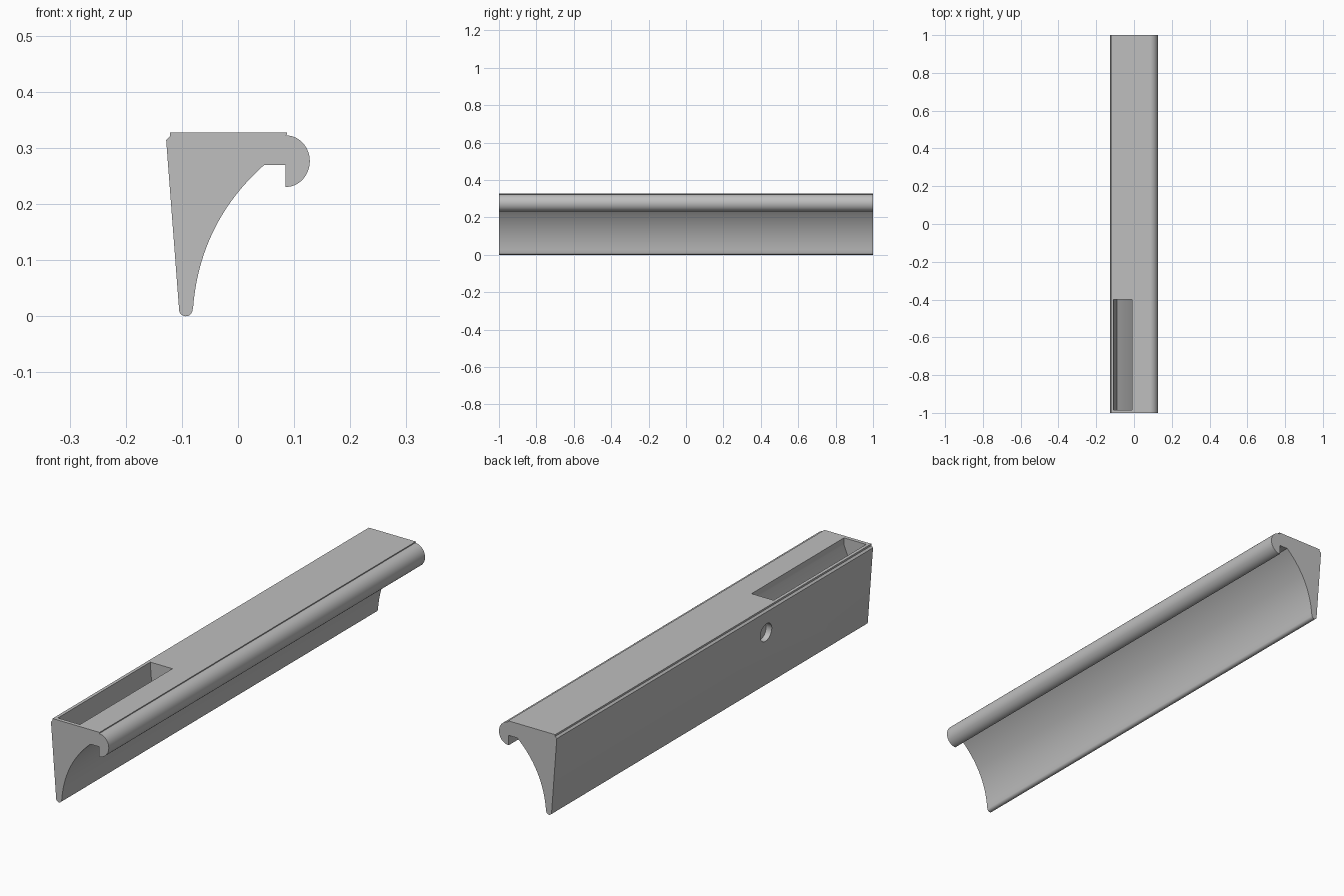
import bpy
import bmesh
import math
from mathutils import Vector

if "Cube" in bpy.data.objects:
    bpy.data.objects.remove(bpy.data.objects["Cube"], do_unlink=True)

grey = bpy.data.materials.new("plain grey")
grey.use_nodes = True
grey.diffuse_color = (0.52, 0.52, 0.52, 1)
grey.node_tree.nodes["Principled BSDF"].inputs["Base Color"].default_value = grey.diffuse_color


def arc(cx, cz, rx, rz, start, end, steps):
    """Points along an elliptical arc, angles in degrees."""
    angles = [math.radians(start + (end - start) * i / steps) for i in range(steps + 1)]
    return [(cx + rx * math.cos(a), cz + rz * math.sin(a)) for a in angles]


def bow(start, end, rise, steps):
    """Points along a shallow curve bulging to the left of its direction."""
    a, b = Vector(start), Vector(end)
    along = b - a
    side = Vector((-along.y, along.x)).normalized()
    return [tuple(a + along * (i / steps) + side * rise * 4 * (i / steps) * (1 - i / steps))
            for i in range(steps + 1)]


def extrude(name, profile, y0, y1):
    """Solid made by sweeping an x-z profile along y."""
    bm = bmesh.new()
    face = bm.faces.new([bm.verts.new((x, y0, z)) for x, z in profile])
    swept = bmesh.ops.extrude_face_region(bm, geom=[face])["geom"]
    bmesh.ops.translate(bm, vec=(0, y1 - y0, 0),
                        verts=[g for g in swept if isinstance(g, bmesh.types.BMVert)])
    bmesh.ops.recalc_face_normals(bm, faces=bm.faces)
    mesh = bpy.data.meshes.new(name)
    bm.to_mesh(mesh)
    bm.free()
    mesh.materials.append(grey)
    obj = bpy.data.objects.new(name, mesh)
    bpy.context.collection.objects.link(obj)
    return obj


# Rail: stepped top, tapered leg with round toe, hollow curve, hooked round lip
profile = [(-0.121, 0.328), (-0.121, 0.321), (-0.128, 0.314)]
profile += arc(-0.093, 0.012, 0.012, 0.012, 180, 360, 12)
profile += bow((-0.08, 0.016), (0.047, 0.27), 0.0285, 28)
profile += [(0.085, 0.27)]
profile += arc(0.085, 0.2765, 0.043, 0.046, -90, 90, 28)
profile += [(0.087, 0.324), (0.087, 0.328)]
rail = extrude("rail", profile, -1, 1)

# Pocket sunk into the top near the front, narrowing downwards
pocket = extrude("pocket_cutter",
                 [(-0.108, 0.35), (-0.108, 0.32), (-0.091, 0.1), (-0.01, 0.3), (-0.01, 0.35)],
                 -0.985, -0.4)

# Shallow round hole in the flat side
bpy.ops.mesh.primitive_cylinder_add(vertices=32, radius=0.036, depth=0.06,
                                    location=(-0.126, -0.333, 0.228),
                                    rotation=(0, math.pi / 2, 0))
hole = bpy.context.object
hole.name = "hole_cutter"
hole.data.materials.append(grey)

bpy.ops.object.select_all(action="DESELECT")
rail.select_set(True)
bpy.context.view_layer.objects.active = rail
for cutter in (pocket, hole):
    cutter.hide_render = True
    cut = rail.modifiers.new(cutter.name, "BOOLEAN")
    cut.operation = "DIFFERENCE"
    cut.solver = "EXACT"
    cut.object = cutter
    bpy.ops.object.modifier_apply(modifier=cut.name)
    bpy.data.objects.remove(cutter, do_unlink=True)

bpy.ops.object.shade_smooth_by_angle(angle=math.radians(25))
